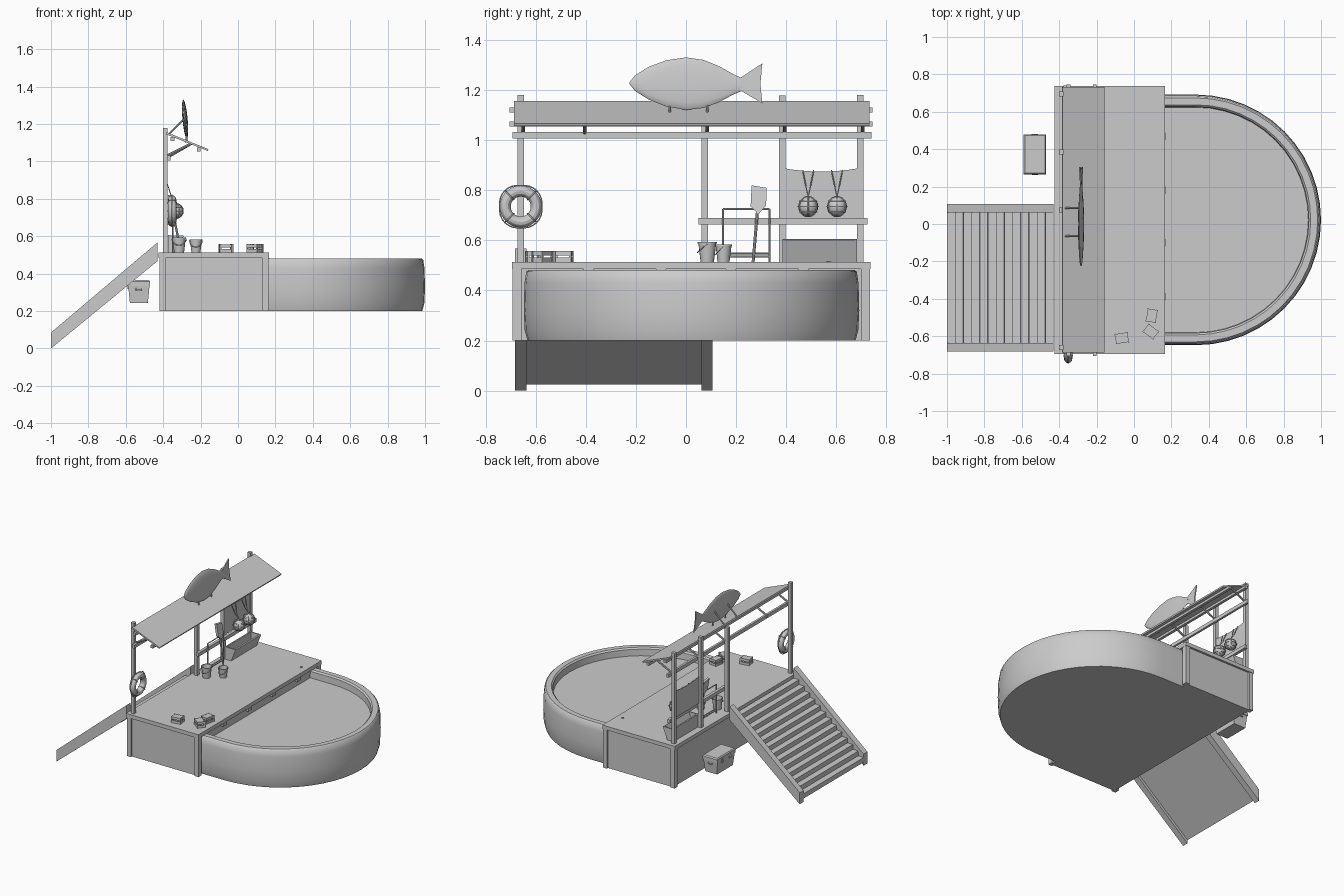
import bpy, bmesh, math
from mathutils import Vector, Matrix

if "Cube" in bpy.data.objects:
    bpy.data.objects.remove(bpy.data.objects["Cube"])


def mesh(name, verts, faces, smooth=False):
    me = bpy.data.meshes.new(name)
    me.from_pydata([tuple(v) for v in verts], [], faces)
    bm = bmesh.new()
    bm.from_mesh(me)
    bmesh.ops.recalc_face_normals(bm, faces=bm.faces)
    bm.to_mesh(me)
    bm.free()
    ob = bpy.data.objects.new(name, me)
    bpy.context.collection.objects.link(ob)
    if smooth:
        bpy.ops.object.select_all(action='DESELECT')
        ob.select_set(True)
        bpy.context.view_layer.objects.active = ob
        bpy.ops.object.shade_smooth_by_angle(angle=math.radians(40))
    return ob


def loft(name, rings, smooth=True):
    """Skin closed rings of equal length and cap both ends."""
    n = len(rings[0])
    faces = [(k * n + i, k * n + (i + 1) % n, (k + 1) * n + (i + 1) % n, (k + 1) * n + i)
             for k in range(len(rings) - 1) for i in range(n)]
    faces += [tuple(range(n)), tuple(range((len(rings) - 1) * n, len(rings) * n))]
    return mesh(name, [v for r in rings for v in r], faces, smooth)


def prism_y(name, prof, y0, y1):
    return loft(name, [[(x, y, z) for x, z in prof] for y in (y0, y1)], False)


def box(name, x0, x1, y0, y1, z0, z1):
    return prism_y(name, [(x0, z0), (x1, z0), (x1, z1), (x0, z1)], y0, y1)


def circle(c, u, v, r, n):
    return [Vector(c) + r * (math.cos(t) * u + math.sin(t) * v)
            for t in (2 * math.pi * i / n for i in range(n))]


def rod(name, p, q, r, n=8, r2=None):
    d = (Vector(q) - Vector(p)).normalized()
    u = d.orthogonal().normalized()
    v = d.cross(u)
    return loft(name, [circle(p, u, v, r, n), circle(q, u, v, r2 or r, n)])


def rope(name, pts, r=0.003, closed=False):
    cu = bpy.data.curves.new(name, 'CURVE')
    cu.dimensions = '3D'
    cu.bevel_depth, cu.bevel_resolution, cu.resolution_u = r, 1, 4
    sp = cu.splines.new('POLY')
    sp.points.add(len(pts) - 1)
    for p, co in zip(sp.points, pts):
        p.co = (*co, 1)
    sp.use_cyclic_u = closed
    ob = bpy.data.objects.new(name, cu)
    bpy.context.collection.objects.link(ob)
    return ob


X, Y, Z = Vector((1, 0, 0)), Vector((0, 1, 0)), Vector((0, 0, 1))


# D-shaped pool with rounded rim, capped by water above and floor below
def d_ring(off, z, cy=0.022, cx=0.33, rad=0.67, n=24):
    r = rad - off
    arc = [(cx + r * math.cos(t), cy + r * math.sin(t), z)
           for t in (-math.pi / 2 + math.pi * i / n for i in range(n + 1))]
    return [(0.14, cy - r, z)] + arc + [(0.14, cy + r, z)]


loft('pool', [d_ring(o, z) for o, z in
              [(0.015, 0.2), (0.004, 0.24), (0, 0.32), (0.003, 0.43), (0.01, 0.475), (0.018, 0.482),
               (0.055, 0.482), (0.065, 0.472), (0.068, 0.425)]])

# Deck: slab, base, corner posts, brackets under the pool edge
box('deck_top', -0.425, 0.165, -0.695, 0.737, 0.485, 0.513)
box('deck_base', -0.40, 0.15, -0.68, 0.722, 0.2, 0.485)
for x in (-0.42, 0.13):
    for y in (-0.693, 0.698):
        box('deck_post', x, x + 0.033, y, y + 0.036, 0.2, 0.485)
for y in (-0.39, -0.10, 0.18, 0.47):
    box('edge_bracket', 0.14, 0.168, y - 0.02, y + 0.02, 0.465, 0.485)
rod('deck_peg', (0.115, 0.57, 0.51), (0.115, 0.57, 0.518), 0.008)

# Ramp: two stringers and a stepped tread board
S = 0.82
for y in (-0.682, 0.061):
    prism_y('ramp_stringer', [(-1, 0), (-0.43, 0.57 * S), (-0.43, 0.57 * S + 0.1), (-1, 0.085)], y, y + 0.045)
steps, w = 13, 0.57 / 13
prof = [(-0.43, 0.57 * S + 0.025), (-1, 0.025)]
for i in range(steps):
    x = -1 + i * w
    prof += [(x, 0.06 + (x + 1) * S), (x + w * 0.97, 0.062 + (x + 1) * S)]
prism_y('ramp_treads', prof, -0.638, 0.062)

# Upright posts, beam, rails
for y, top in ((-0.66, 1.18), (0.075, 1.13), (0.385, 1.178), (0.695, 1.18)):
    box('upright_post', -0.402, -0.376, y - 0.013, y + 0.013, 0.5, top)
    rod('roof_strut', (-0.38, y + 0.01, 1.03), (-0.25, y + 0.01, 1.095), 0.007)
rod('roof_strut', (-0.38, -0.405, 1.02), (-0.25, -0.405, 1.095), 0.007)
box('long_beam', -0.376, -0.36, -0.692, 0.74, 1.006, 1.032)
box('shelf_rail', -0.376, -0.355, 0.05, 0.725, 0.664, 0.69)

# Sloped roof with purlins
prism_y('roof_panel', [(-0.385, 1.145), (-0.162, 1.056), (-0.158, 1.066), (-0.381, 1.156)], -0.687, 0.733)
for x, z in ((-0.35, 1.118), (-0.21, 1.062)):
    box('roof_purlin', x - 0.01, x + 0.01, -0.705, 0.745, z - 0.008, z + 0.012)

# Fish sign: lens sections along y, leaning slightly back
rings = []
for y, zc, h, t in [(-0.225, 1.228, 0.004, 0.003), (-0.205, 1.228, 0.03, 0.007), (-0.15, 1.228, 0.065, 0.01),
                    (-0.08, 1.227, 0.092, 0.013), (0.0, 1.226, 0.105, 0.014), (0.07, 1.225, 0.096, 0.013),
                    (0.13, 1.224, 0.073, 0.01), (0.19, 1.223, 0.04, 0.007), (0.225, 1.223, 0.025, 0.005)]:
    ring = []
    for i in range(16):
        a = 2 * math.pi * i / 16
        z = zc + h * math.sin(a)
        ring.append((-0.283 - (z - 1.225) * 0.09 + t * math.cos(a), y, z))
    rings.append(ring)
loft('fish_body', rings)
tail = [(0.215, 1.2), (0.305, 1.147), (0.297, 1.225), (0.305, 1.307), (0.215, 1.248)]
loft('fish_tail', [[(-0.283 - (z - 1.225) * 0.09 + d, y, z) for y, z in tail] for d in (-0.004, 0.004)], False)
for y in (-0.065, 0.085):
    rod('fish_strut', (-0.37, y, 1.145), (-0.285, y, 1.23), 0.005)
    rod('fish_foot', (-0.275, y, 1.10), (-0.278, y, 1.18), 0.005)

# Lifebuoy with loose rope
bpy.ops.mesh.primitive_torus_add(major_radius=0.062, minor_radius=0.022, major_segments=28, minor_segments=12,
                                 location=(-0.352, -0.66, 0.735), rotation=(0, math.pi / 2, 0))
bpy.context.object.name = 'lifebuoy'
bpy.ops.object.shade_smooth_by_angle()
rope('lifebuoy_rope', [(-0.352, -0.66 + (0.084 + 0.006 * abs(math.sin(2 * t))) * math.cos(t),
                        0.735 + (0.084 + 0.006 * abs(math.sin(2 * t))) * math.sin(t))
                       for t in (2 * math.pi * i / 32 for i in range(32))], closed=True)
for k in range(4):
    a = math.pi / 4 + k * math.pi / 2
    d = Y * math.cos(a) + Z * math.sin(a)
    rope('lifebuoy_band', circle(Vector((-0.352, -0.66, 0.735)) + d * 0.062, X, d, 0.023, 12), closed=True)

# Hanging cloth and netted floats
top = [(0.397 + 0.286 * i / 8, 0.875 + 0.012 * ((i - 4) / 4) ** 2) for i in range(9)]
cloth = [(0.395, 0.69), (0.685, 0.69)] + top[::-1]
loft('back_cloth', [[(x, y, z) for y, z in cloth] for x in (-0.386, -0.38)], False)
for y in (0.488, 0.603):
    c = Vector((-0.333, y, 0.735))
    bpy.ops.mesh.primitive_uv_sphere_add(segments=16, ring_count=10, radius=0.04, location=c)
    bpy.context.object.name = 'float_ball'
    bpy.ops.object.shade_smooth_by_angle(angle=math.radians(60))
    for k in range(3):
        a = k * math.pi / 3
        rope('float_net', circle(c, X * math.cos(a) + Y * math.sin(a), Z, 0.041, 18), 0.0025, True)
    for dz, r in ((0, 0.041), (0.022, 0.035), (-0.022, 0.035)):
        rope('float_net', circle(c + Z * dz, X, Y, r, 18), 0.0025, True)
    for s in (-1, 1):
        rope('float_cord', [c + Z * 0.04, (-0.355, y + 0.008 * s, 0.81), (-0.378, y + 0.022 * s, 0.88)], 0.0025)

# Display tray with flared front
prism_y('display_tray', [(-0.375, 0.513), (-0.325, 0.513), (-0.29, 0.602), (-0.298, 0.606), (-0.33, 0.535),
                         (-0.365, 0.535), (-0.365, 0.606), (-0.375, 0.606)], 0.385, 0.683)
for y in (0.385, 0.675):
    prism_y('tray_end', [(-0.375, 0.513), (-0.325, 0.513), (-0.29, 0.604), (-0.375, 0.604)], y, y + 0.008)

# Tool rack and landing paddle
for y in (0.148, 0.333):
    rod('rack_leg', (-0.35, y, 0.51), (-0.35, y, 0.725), 0.004, 6)
for z in (0.535, 0.548, 0.725):
    rod('rack_bar', (-0.35, 0.148, z), (-0.35, 0.333, z), 0.004, 6)
rod('paddle_handle', (-0.305, 0.268, 0.513), (-0.352, 0.288, 0.75), 0.006)
blade = [(0.258, 0.735), (0.29, 0.705), (0.32, 0.74), (0.322, 0.81), (0.262, 0.82)]
loft('paddle_blade', [[(-0.352 - (z - 0.75) * 0.2 + d, y, z) for y, z in blade] for d in (-0.009, 0.009)], False)

# Buckets with handles
for x, y, r, h in ((-0.315, 0.085, 0.037, 0.08), (-0.225, 0.15, 0.033, 0.07)):
    b = Vector((x, y, 0.513))
    loft('bucket', [circle(b + Z * z, X, Y, k * r, 16) for z, k in
                    ((0, 0.72), (h - 0.006, 0.96), (h - 0.006, 1.03), (h, 1.03), (h, 0.9), (0.012, 0.66))])
    rope('bucket_handle', [b + Z * (h - 0.006 - 0.035 * math.sin(t)) + X * r * 1.05 * math.cos(t)
                           - Y * r * 1.05 * math.sin(t) for t in (math.pi * i / 10 for i in range(11))], 0.002)


# Slatted crates, each turned a little
def crate(x, y, turn):
    m = Matrix.Translation((x, y, 0.513)) @ Matrix.Rotation(turn, 4, 'Z')
    a, b = 0.032, 0.024
    parts = [(-a, a, -b, b, 0.004, 0.009), (-a, a, -b, b, 0.038, 0.043)]
    for z in (0.0, 0.026):
        parts += [(-a, a, s * b - 0.002, s * b + 0.002, z, z + 0.018) for s in (-1, 1)]
        parts += [(s * a - 0.002, s * a + 0.002, -b, b, z, z + 0.018) for s in (-1, 1)]
    parts += [(s * a - 0.004, s * a + 0.004, t * b - 0.004, t * b + 0.004, 0, 0.045)
              for s in (-1, 1) for t in (-1, 1)]
    for p in parts:
        box('crate_slat', *p).matrix_world = m


crate(-0.065, -0.61, 0.15)
crate(0.095, -0.49, 1.4)
crate(0.09, -0.575, -0.65)


# Cooler: tapered body, overhanging lid, handles and latches
def rect(hx, hy, z):
    return [(-0.53 + sx * hx, 0.372 + sy * hy, z) for sx, sy in ((-1, -1), (1, -1), (1, 1), (-1, 1))]


loft('cooler_body', [rect(0.048, 0.092, 0.243), rect(0.057, 0.102, 0.335)], False)
loft('cooler_lid', [rect(0.06, 0.107, 0.335), rect(0.06, 0.107, 0.358), rect(0.054, 0.1, 0.366)], False)
for s in (-1, 1):
    yb = 0.372 + s * 0.106
    rope('cooler_handle', [(-0.545, yb - s * 0.01, 0.325), (-0.545, yb, 0.312), (-0.515, yb, 0.312),
                           (-0.515, yb - s * 0.01, 0.325)], 0.003)
    box('cooler_latch', -0.592, -0.584, 0.372 + s * 0.045 - 0.01, 0.372 + s * 0.045 + 0.01, 0.318, 0.345)
